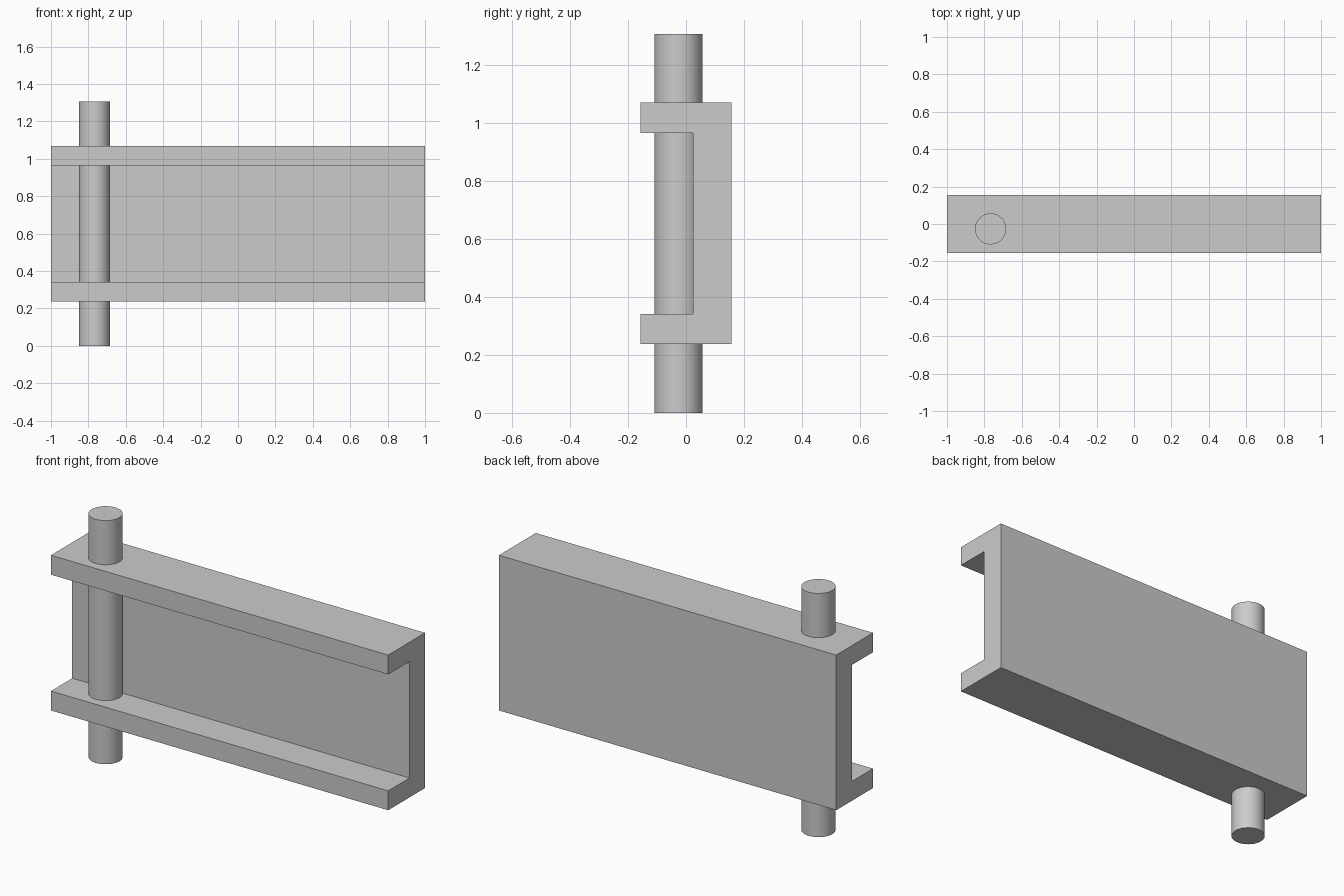
import bpy, bmesh

if "Cube" in bpy.data.objects:
    bpy.data.objects.remove(bpy.data.objects["Cube"])

HEIGHT = 1.306
MID = HEIGHT / 2

# C-shaped channel: profile in (y, z offset from middle), extruded along x
half = [(-0.156, 0.312), (-0.156, 0.416), (0.156, 0.416)]
profile = [(0.024, 0.312)] + half
profile += [(y, -z) for y, z in reversed(profile)]

bm = bmesh.new()
face = bm.faces.new([bm.verts.new((-1, y, MID + z)) for y, z in profile])
ext = bmesh.ops.extrude_face_region(bm, geom=[face])
bmesh.ops.translate(bm, vec=(2, 0, 0),
                    verts=[v for v in ext["geom"] if isinstance(v, bmesh.types.BMVert)])
bmesh.ops.recalc_face_normals(bm, faces=bm.faces)
mesh = bpy.data.meshes.new("channel_rail")
bm.to_mesh(mesh)
bm.free()
bpy.context.collection.objects.link(bpy.data.objects.new("channel_rail", mesh))

# Round pin running through both flanges
bpy.ops.mesh.primitive_cylinder_add(vertices=64, radius=0.083, depth=HEIGHT,
                                    location=(-0.767, -0.026, MID))
pin = bpy.context.object
pin.name = "pin"
bpy.ops.object.shade_smooth_by_angle()
